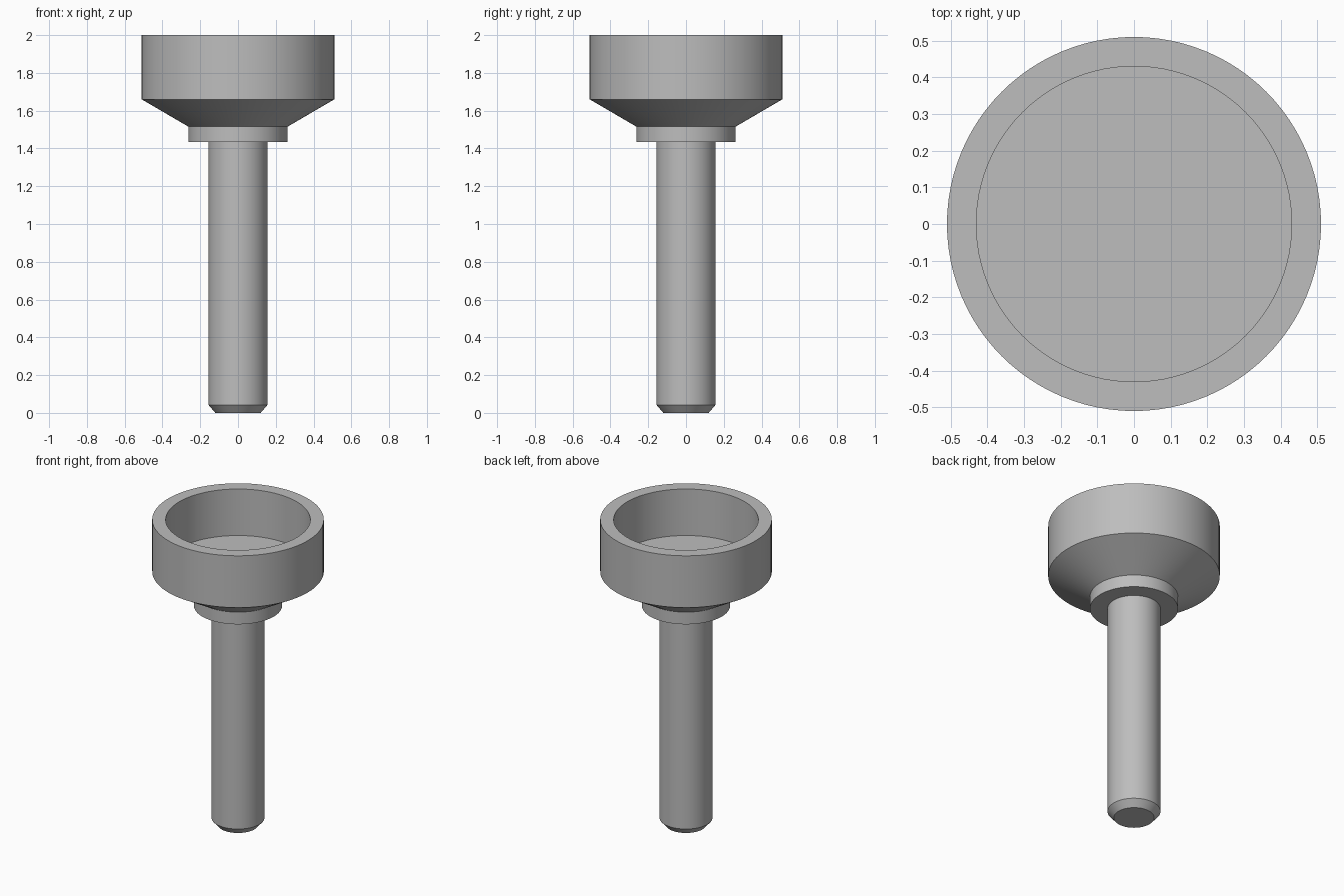
import bpy
import bmesh
import math

cube = bpy.data.objects.get("Cube")
if cube:
    bpy.data.objects.remove(cube, do_unlink=True)

SEGMENTS = 96

grey = bpy.data.materials.new("plain grey")
grey.use_nodes = True
COLOUR = (0.51, 0.51, 0.51, 1.0)
grey.diffuse_color = COLOUR
grey.node_tree.nodes["Principled BSDF"].inputs["Base Color"].default_value = COLOUR


def lathe(name, profile):
    """Revolve (radius, height) points, ordered bottom to top along the outside."""
    bm = bmesh.new()
    verts = [bm.verts.new((r, 0, z)) for r, z in profile]
    edges = [bm.edges.new(pair) for pair in zip(verts, verts[1:])]
    bmesh.ops.spin(bm, geom=verts + edges, cent=(0, 0, 0), axis=(0, 0, 1),
                   angle=math.tau, steps=SEGMENTS, use_duplicate=False)
    bmesh.ops.remove_doubles(bm, verts=bm.verts, dist=1e-5)
    # Make the faces point outward, judged by the lowest outer wall
    bmesh.ops.recalc_face_normals(bm, faces=bm.faces)
    wall = max(bm.faces, key=lambda f: f.calc_center_median().xy.length)
    if wall.normal.xy.dot(wall.calc_center_median().xy) < 0:
        bmesh.ops.reverse_faces(bm, faces=bm.faces)
    mesh = bpy.data.meshes.new(name)
    bm.to_mesh(mesh)
    bm.free()
    mesh.materials.append(grey)
    obj = bpy.data.objects.new(name, mesh)
    bpy.context.collection.objects.link(obj)
    bpy.ops.object.select_all(action='DESELECT')
    obj.select_set(True)
    bpy.context.view_layer.objects.active = obj
    bpy.ops.object.shade_smooth_by_angle(angle=math.radians(25))
    return obj


SHAFT_R, COLLAR_R, CUP_R, BORE_R = 0.157, 0.262, 0.51, 0.43
COLLAR_BOTTOM, COLLAR_TOP = 1.435, 1.515

# Shaft with a chamfered tip
lathe("shaft", [(0, 0), (0.12, 0), (SHAFT_R, 0.043), (SHAFT_R, COLLAR_BOTTOM)])

# Collar under the cup
lathe("collar", [(SHAFT_R, COLLAR_BOTTOM), (COLLAR_R, COLLAR_BOTTOM),
                 (COLLAR_R, COLLAR_TOP)])

# Cup: conical underside, straight wall, flat rim and flat-bottomed recess
lathe("cup", [(COLLAR_R, COLLAR_TOP), (CUP_R, 1.66), (CUP_R, 2.0),
              (BORE_R, 2.0), (BORE_R, 1.695), (0, 1.695)])
